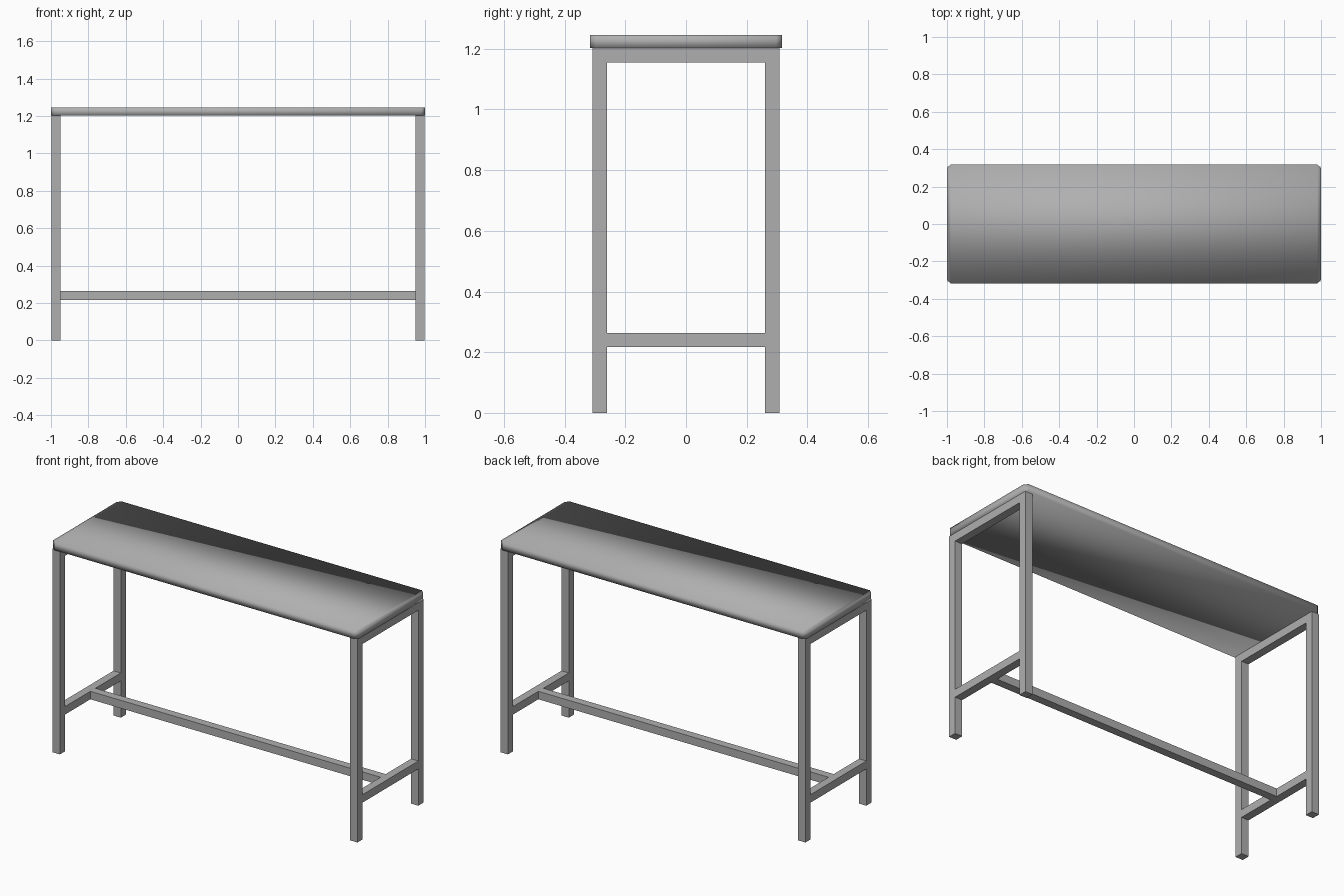
import bpy, bmesh
from mathutils import Vector

if "Cube" in bpy.data.objects:
    bpy.data.objects.remove(bpy.data.objects["Cube"])

# Mid-grey finish shared by all parts
grey = bpy.data.materials.new("mid_grey")
grey.diffuse_color = (0.43, 0.43, 0.43, 1)
grey.use_nodes = True
grey.node_tree.nodes["Principled BSDF"].inputs["Base Color"].default_value = grey.diffuse_color


def box(name, lo, hi):
    """Box spanning two opposite corners."""
    lo, hi = Vector(lo), Vector(hi)
    bm = bmesh.new()
    bmesh.ops.create_cube(bm, size=1)
    for v in bm.verts:
        v.co = Vector((v.co[i] * (hi[i] - lo[i]) + (lo[i] + hi[i]) / 2 for i in range(3)))
    mesh = bpy.data.meshes.new(name)
    bm.to_mesh(mesh)
    bm.free()
    mesh.materials.append(grey)
    obj = bpy.data.objects.new(name, mesh)
    bpy.context.collection.objects.link(obj)
    return obj


TOP, UNDER = 1.246, 1.202      # table top height range
X, Y = 0.996, 0.308            # frame half-extents
T = 0.048                      # tube size
LOW, HIGH = 0.217, 0.264       # lower rail height range
CHAMFER = 0.02

# Table top: clipped vertical corners, softly shaded throughout
top = box("table_top", (-1, -0.317, UNDER), (1, 0.317, TOP))
bm = bmesh.new()
bm.from_mesh(top.data)
corners = [e for e in bm.edges if abs(e.verts[0].co.z - e.verts[1].co.z) > 0.01]
bmesh.ops.bevel(bm, geom=corners, offset=CHAMFER, offset_type='OFFSET', segments=1,
                profile=0.5, affect='EDGES')
# Split the upper and lower faces into a centre panel and two end strips
for z in (TOP, UNDER):
    for s in (-1, 1):
        pair = [v for v in bm.verts if abs(v.co.z - z) < 1e-4
                and abs(v.co.x - s * (1 - CHAMFER)) < 1e-4]
        bmesh.ops.connect_verts(bm, verts=pair)
for f in bm.faces:
    f.smooth = True
bm.to_mesh(top.data)
bm.free()

# End frames: two legs with an upper and a lower rail on each side
for side, s in (("left", -1), ("right", 1)):
    x0, x1 = sorted((s * X, s * (X - T)))
    for end, e in (("front", -1), ("back", 1)):
        y0, y1 = sorted((e * Y, e * (Y - T)))
        box(f"{end}_{side}_leg", (x0, y0, 0), (x1, y1, UNDER))
    box(f"{side}_upper_rail", (x0, T - Y, UNDER - T), (x1, Y - T, UNDER))
    box(f"{side}_lower_rail", (x0, T - Y, LOW), (x1, Y - T, HIGH))

# Long stretcher joining the lower rails
box("stretcher", (T - X, -T / 2, LOW), (X - T, T / 2, HIGH))
